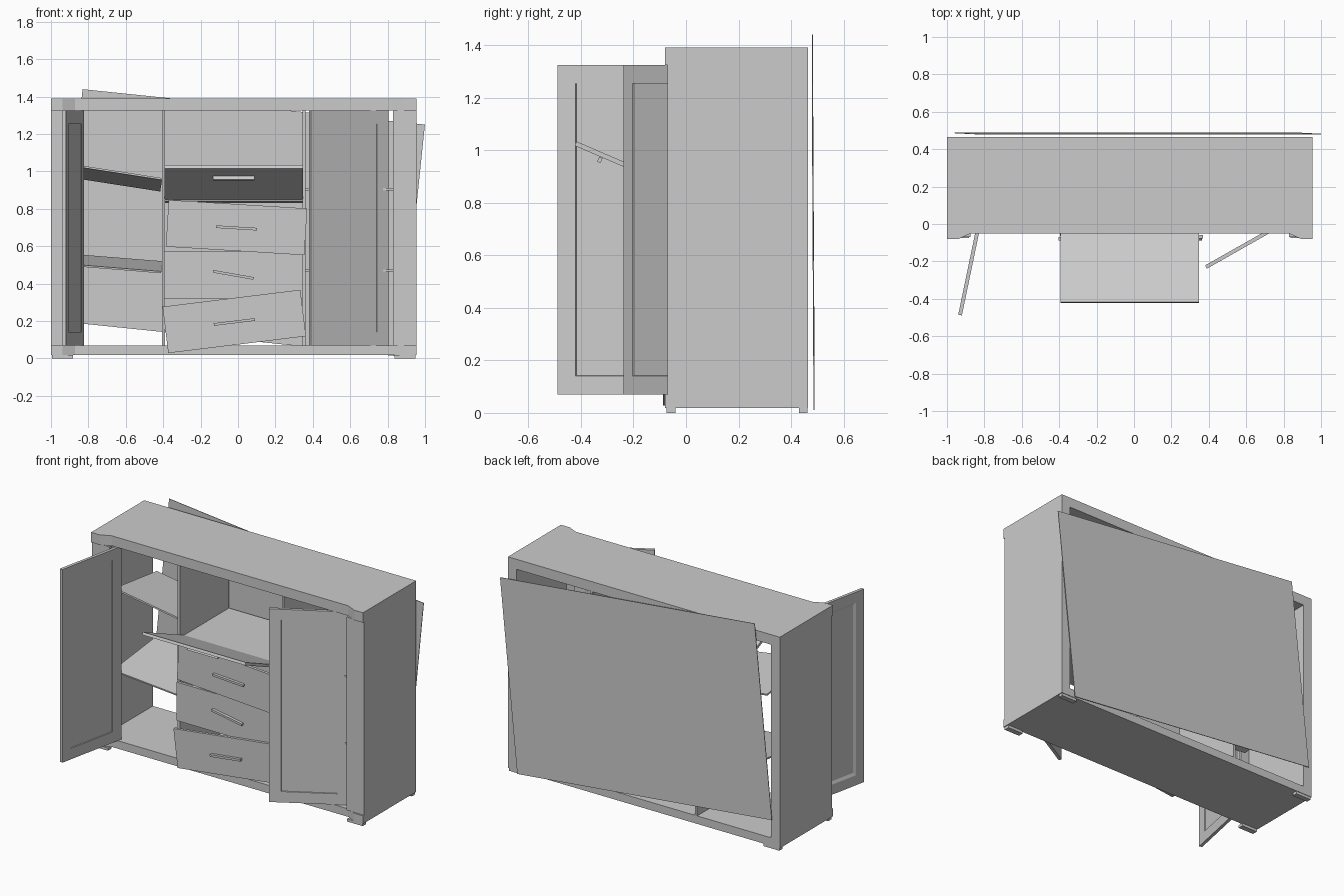
import bpy, bmesh
from math import radians, atan2
from mathutils import Matrix, Vector, Euler

if "Cube" in bpy.data.objects:
    bpy.data.objects.remove(bpy.data.objects["Cube"])

MID = -0.0225  # cabinet centre line in x


def finish(name, bm, matrix=None):
    bmesh.ops.recalc_face_normals(bm, faces=bm.faces)
    mesh = bpy.data.meshes.new(name)
    bm.to_mesh(mesh)
    bm.free()
    ob = bpy.data.objects.new(name, mesh)
    if matrix:
        ob.matrix_world = matrix
    bpy.context.collection.objects.link(ob)
    return ob


def board(name, center, size, rot=(0, 0, 0)):
    bm = bmesh.new()
    bmesh.ops.create_cube(bm, size=1, matrix=Matrix.Diagonal((*size, 1)))
    e = Euler([radians(a) for a in rot])
    return finish(name, bm, Matrix.Translation(center) @ e.to_matrix().to_4x4())


def span(name, x0, x1, y0, y1, z0, z1):
    return board(name, ((x0 + x1) / 2, (y0 + y1) / 2, (z0 + z1) / 2),
                 (x1 - x0, y1 - y0, z1 - z0))


def slab(name, z0, z1):
    # plan outline with the middle of the front stepped back
    half = [(0.9775, 0.465), (0.9775, -0.08), (0.915, -0.08), (0.85, -0.05)]
    pts = half + [(-x, y) for x, y in reversed(half)]
    bm = bmesh.new()
    face = bm.faces.new([bm.verts.new((MID + x, y, z0)) for x, y in pts])
    res = bmesh.ops.extrude_face_region(bm, geom=[face])
    bmesh.ops.translate(bm, vec=(0, 0, z1 - z0),
                        verts=[v for v in res['geom'] if isinstance(v, bmesh.types.BMVert)])
    return finish(name, bm)


def door(name, a, b):
    # panelled door from plan point a to b; outer face is local -y
    a, b = Vector((*a, 0.0)), Vector((*b, 0.0))
    d = b - a
    w, h, t = d.length, 1.255, 0.02
    bm = bmesh.new()
    bmesh.ops.create_cube(bm, size=1, matrix=Matrix.Diagonal((w, t, h, 1)))
    bm.normal_update()
    outer = [f for f in bm.faces if f.normal.y < -0.9]
    inner = [f for f in bm.faces if f.normal.y > 0.9]
    bmesh.ops.inset_individual(bm, faces=outer, thickness=0.1)
    bmesh.ops.inset_individual(bm, faces=outer, thickness=0.002, depth=-0.005)
    bmesh.ops.inset_individual(bm, faces=inner, thickness=0.092)
    bmesh.ops.inset_individual(bm, faces=inner, thickness=0.026, depth=-0.007)
    pos = (a + b) / 2 + Vector((0, 0, 0.6975))
    return finish(name, bm, Matrix.Translation(pos) @ Matrix.Rotation(atan2(d.y, d.x), 4, 'Z'))


# carcass
slab("top", 1.325, 1.39)
slab("base", 0.018, 0.07)
for side, s in (("left", -1), ("right", 1)):
    def mx(v):
        return MID + s * v
    x0, x1 = sorted((mx(0.9775), mx(0.915)))
    span(side + "_side_panel", x0, x1, -0.07, 0.465, 0.07, 1.325)
    x0, x1 = sorted((mx(0.915), mx(0.8525)))
    span(side + "_front_stile", x0, x1, -0.07, -0.045, 0.07, 1.325)
    x0, x1 = sorted((mx(0.383), mx(0.368)))
    span(side + "_divider", x0, x1, -0.04, 0.465, 0.07, 1.325)
    x0, x1 = sorted((mx(0.972), mx(0.86)))
    span(side + "_front_foot", x0, x1, -0.075, -0.04, 0, 0.018)
    span(side + "_back_foot", x0, x1, 0.43, 0.462, 0, 0.018)

# loose back panel
board("back_panel", (0.02, 0.484, 0.725), (1.84, 0.004, 1.247), (0.3, 5.9, 0))

# shelves
span("middle_shelf", -0.39, 0.345, -0.03, 0.465, 0.838, 0.853)
for z in (0.47, 0.905):
    span("right_shelf", 0.36, 0.89, -0.02, 0.46, z - 0.006, z + 0.006)
board("upper_left_shelf", (-0.645, 0.205, 0.965), (0.475, 0.45, 0.01), (-8, 8.8, 0))
board("lower_left_shelf", (-0.645, 0.205, 0.507), (0.475, 0.45, 0.01), (7, 4.6, 0))

# doors
door("left_door", (-0.93, -0.487), (-0.833, -0.02))
door("right_door", (0.385, -0.23), (0.80, 0.005))

# fold-down flap and its handle on the underside
board("flap", (MID, -0.204, 0.932), (0.742, 0.47, 0.018), (-23.3, 0, 0))
board("flap_handle", (MID, -0.328, 0.963), (0.22, 0.014, 0.02), (-23.3, 0, 0))

# drawer fronts: x, y, z, tilt, handle z, handle tilt
for x, y, z, tilt, hz, htilt in ((-0.008, -0.068, 0.70, 3.5, 0.698, 3.5),
                                 (-0.025, -0.055, 0.447, 0, 0.447, 10),
                                 (-0.02, -0.078, 0.198, -7, 0.195, -7)):
    board("drawer_front", (x, y, z), (0.742, 0.018, 0.25), (0, tilt, 0))
    board("drawer_handle", (x, y - 0.018, hz), (0.22, 0.02, 0.014), (0, htilt, 0))
